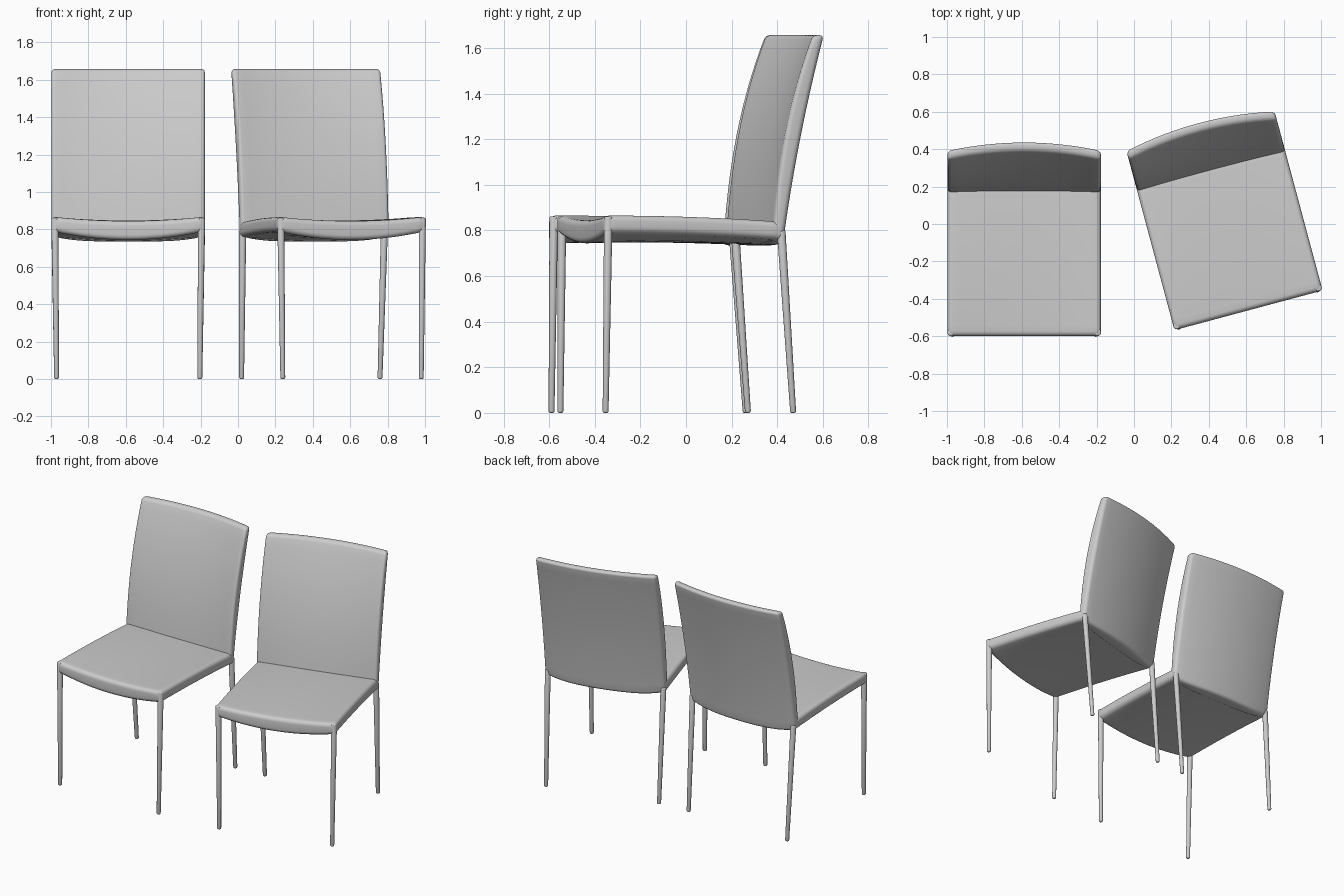
import bpy, bmesh, math
from mathutils import Vector, Matrix

if "Cube" in bpy.data.objects:
    bpy.data.objects.remove(bpy.data.objects["Cube"], do_unlink=True)

grey = bpy.data.materials.new("plain grey")
grey.use_nodes = True
colour = (0.6, 0.6, 0.6, 1)
grey.diffuse_color = colour
grey.node_tree.nodes["Principled BSDF"].inputs["Base Color"].default_value = colour


def finish(bm, name, place, bevel, segments):
    bmesh.ops.recalc_face_normals(bm, faces=bm.faces[:])
    mesh = bpy.data.meshes.new(name)
    bm.to_mesh(mesh)
    bm.free()
    mesh.materials.append(grey)
    obj = bpy.data.objects.new(name, mesh)
    bpy.context.collection.objects.link(obj)
    obj.matrix_world = place
    mod = obj.modifiers.new("soft edges", "BEVEL")
    mod.width = bevel
    mod.segments = segments
    mod.limit_method = "ANGLE"
    mod.angle_limit = math.radians(40)
    for poly in mesh.polygons:
        poly.use_smooth = True


def panel(name, place, side_a, side_b, bevel, n=14):
    """Cushion between two surfaces, each a function of u and v in -1..1."""
    bm = bmesh.new()
    steps = [2 * i / n - 1 for i in range(n + 1)]
    a, b = ([[bm.verts.new(f(u, v)) for v in steps] for u in steps]
            for f in (side_a, side_b))
    for i in range(n):
        for j in range(n):
            for g in (a, b):
                bm.faces.new((g[i][j], g[i + 1][j], g[i + 1][j + 1], g[i][j + 1]))
        for p, q in (((i, 0), (i + 1, 0)), ((i, n), (i + 1, n)),
                     ((0, i), (0, i + 1)), ((n, i), (n, i + 1))):
            bm.faces.new((a[p[0]][p[1]], a[q[0]][q[1]], b[q[0]][q[1]], b[p[0]][p[1]]))
    finish(bm, name, place, bevel, 5)


def leg(name, place, foot, top):
    foot, top = Vector(foot), Vector(top)
    axis = top - foot
    bm = bmesh.new()
    turn = axis.to_track_quat("Z", "Y").to_matrix().to_4x4()
    bmesh.ops.create_cone(bm, cap_ends=True, segments=20, radius1=0.013, radius2=0.019,
                          depth=axis.length,
                          matrix=Matrix.Translation((foot + top) / 2) @ turn)
    finish(bm, name, place, 0.008, 3)


# Seat: saddle-shaped top, sagging belly below
def seat_point(u, v, side, drop, sag):
    t = (v + 1) / 2
    return (0.41 * u, -0.6 + 0.81 * t, side - drop * t * t - sag * (1 - u * u))


def seat_top(u, v):
    return seat_point(u, v, 0.868, 0.03, 0.02 * (1 - v) / 2 + 0.004)


def seat_bottom(u, v):
    return seat_point(u, v, 0.79, 0.03, 0.047 - 0.025 * (v + 1) / 2)


# Backrest: leans and curls backwards, bowed across its width
def back_point(u, v, y, bow):
    t = (v + 1) / 2
    bottom = 0.735 + 0.03 * u ** 4
    return (0.41 * u, y + bow * (1 - u * u), bottom + (1.657 - bottom) * t)


def back_front(u, v):
    t = (v + 1) / 2
    return back_point(u, v, 0.165 + 0.06 * t + 0.12 * t ** 2.4, 0.045 * t)


def back_rear(u, v):
    t = (v + 1) / 2
    return back_point(u, v, 0.212 + 0.125 * t + 0.058 * t * t, 0.045)


def chair(label, x, y, degrees):
    place = Matrix.Translation((x, y, 0)) @ Matrix.Rotation(math.radians(degrees), 4, "Z")
    panel(label + " seat", place, seat_top, seat_bottom, 0.026)
    panel(label + " backrest", place, back_front, back_rear, 0.02)
    for side, s in (("left", 1), ("right", -1)):
        leg(f"{label} front {side} leg", place,
            (0.383 * s, -0.59, 0), (0.392 * s, -0.58, 0.862))
        leg(f"{label} back {side} leg", place,
            (0.383 * s, 0.262, 0), (0.392 * s, 0.205, 0.8))


chair("first chair", -0.587, 0, 0)
chair("second chair", 0.457, 0.118, 15)
